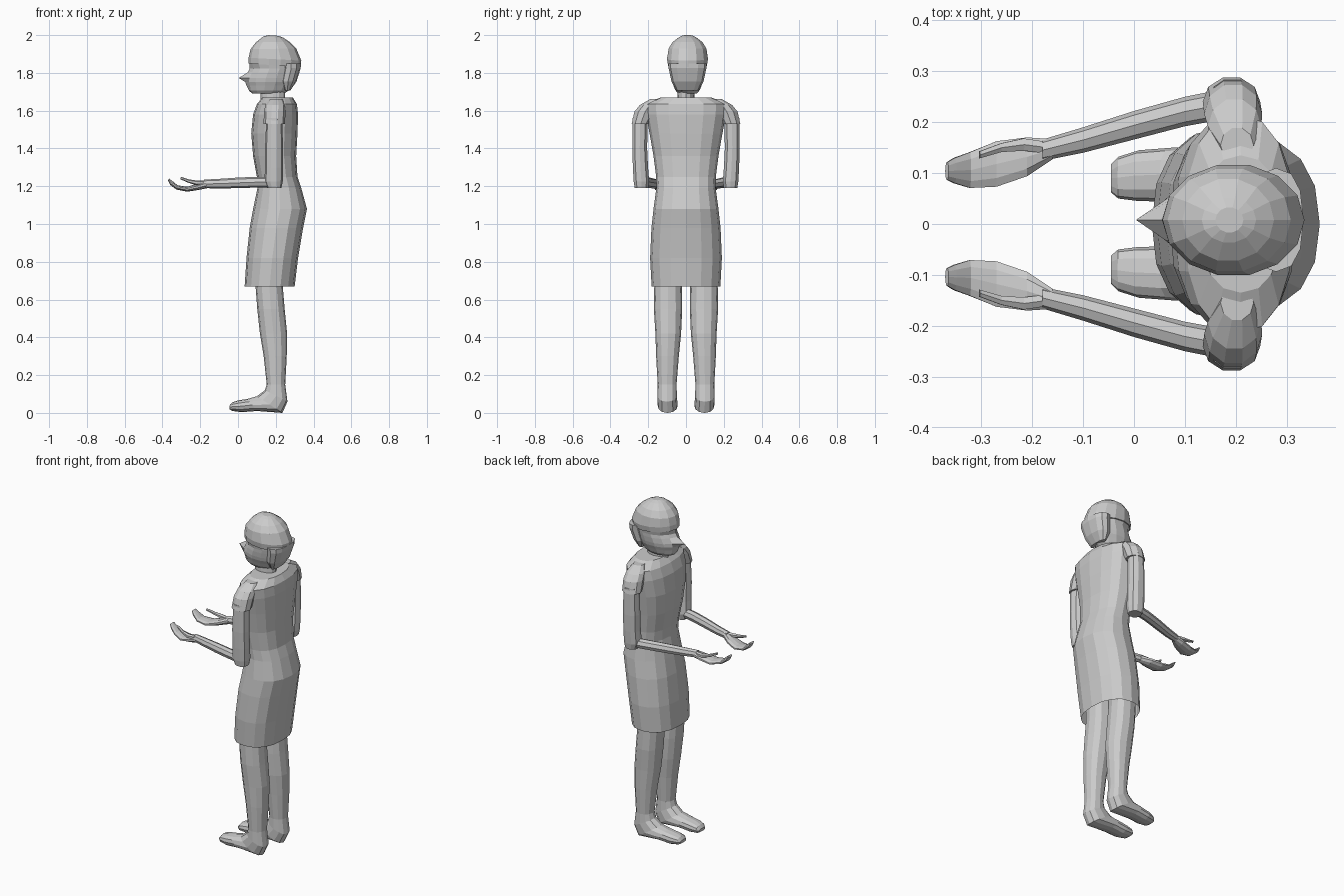
import bpy, bmesh, math


def loft(name, rings, sides, power=2.0, mirror=False, caps=(True, True), nose=None):
    """Skin rings given as (x1, z1, x2, z2, y_centre, y_half_width);
    the two profile points span the ring. nose = {ring index: x} pulls one vertex."""
    bm = bmesh.new()
    rows = []
    for i, (x1, z1, x2, z2, cy, hw) in enumerate(rings):
        row = []
        for k in range(sides):
            t = 2 * math.pi * k / sides
            c, s = math.cos(t), math.sin(t)
            c = math.copysign(abs(c) ** (2 / power), c)
            s = math.copysign(abs(s) ** (2 / power), s)
            row.append(bm.verts.new(((x1 + x2) / 2 + c * (x1 - x2) / 2, cy + s * hw,
                                     (z1 + z2) / 2 + c * (z1 - z2) / 2)))
        if nose and i in nose:
            row[0].co.x = nose[i]
        rows.append(row)
    for a, b in zip(rows, rows[1:]):
        for k in range(sides):
            j = (k + 1) % sides
            bm.faces.new((a[k], a[j], b[j], b[k]))
    if caps[0]:
        bm.faces.new(rows[0])
    if caps[1]:
        bm.faces.new(rows[-1])
    bmesh.ops.recalc_face_normals(bm, faces=bm.faces)
    me = bpy.data.meshes.new(name)
    bm.to_mesh(me)
    bm.free()
    ob = bpy.data.objects.new(name, me)
    bpy.context.collection.objects.link(ob)
    if mirror:
        m = ob.modifiers.new("mirror", 'MIRROR')
        m.use_axis = (False, True, False)
        m.use_clip = False
        m.use_mirror_merge = False
    return ob


def flat(z, front, back, hw, cy=0.0):
    """A horizontal ring."""
    return (front, z, back, z, cy, hw)


# Dress: skirt, waist, chest and shoulders, open at the hem
loft("dress", [
    flat(0.67, 0.035, 0.30, 0.182), flat(0.82, 0.045, 0.318, 0.19),
    flat(0.98, 0.062, 0.345, 0.183), flat(1.08, 0.08, 0.365, 0.172),
    flat(1.19, 0.103, 0.335, 0.157), flat(1.25, 0.10, 0.315, 0.158),
    flat(1.36, 0.08, 0.308, 0.172), flat(1.48, 0.07, 0.315, 0.193),
    flat(1.58, 0.08, 0.318, 0.212), flat(1.635, 0.10, 0.312, 0.215),
    flat(1.67, 0.13, 0.29, 0.135)], 16, 2.3, caps=(False, True))

# Short sleeves over the shoulders
loft("sleeve", [
    flat(1.662, 0.17, 0.235, 0.035, 0.155), flat(1.63, 0.145, 0.25, 0.055, 0.192),
    flat(1.595, 0.138, 0.252, 0.06, 0.216), flat(1.53, 0.135, 0.248, 0.05, 0.24)],
    10, mirror=True)

# Upper arms down to the elbows
loft("upper_arm", [
    flat(1.56, 0.15, 0.235, 0.042, 0.243), flat(1.40, 0.143, 0.238, 0.041, 0.245),
    flat(1.30, 0.143, 0.238, 0.042, 0.241), flat(1.225, 0.14, 0.237, 0.043, 0.236),
    flat(1.19, 0.155, 0.23, 0.037, 0.236)], 10, 2.3, mirror=True)

# Forearms reaching forward
loft("forearm", [
    (0.20, 1.25, 0.20, 1.195, 0.24, 0.03), (0.10, 1.25, 0.10, 1.193, 0.221, 0.029),
    (0.0, 1.246, 0.0, 1.19, 0.194, 0.028), (-0.10, 1.239, -0.10, 1.188, 0.165, 0.025),
    (-0.18, 1.235, -0.18, 1.19, 0.145, 0.021)], 8, mirror=True)

# Cupped hands, palms up
loft("hand", [
    (-0.16, 1.234, -0.16, 1.19, 0.147, 0.021), (-0.21, 1.215, -0.21, 1.18, 0.132, 0.04),
    (-0.27, 1.197, -0.27, 1.171, 0.118, 0.047), (-0.32, 1.205, -0.325, 1.182, 0.106, 0.037),
    (-0.348, 1.228, -0.359, 1.207, 0.105, 0.026),
    (-0.364, 1.24, -0.371, 1.232, 0.104, 0.018)], 10, mirror=True)

# Thumbs
loft("thumb", [
    (-0.17, 1.23, -0.17, 1.205, 0.15, 0.013), (-0.215, 1.23, -0.22, 1.205, 0.156, 0.014),
    (-0.26, 1.236, -0.262, 1.218, 0.15, 0.01), (-0.302, 1.25, -0.305, 1.237, 0.136, 0.008)],
    6, mirror=True)

# Legs running into shoes
loft("leg_and_foot", [
    flat(0.85, 0.09, 0.24, 0.07, 0.095), flat(0.67, 0.093, 0.237, 0.073, 0.095),
    flat(0.55, 0.102, 0.247, 0.075, 0.095), flat(0.42, 0.116, 0.26, 0.068, 0.094),
    flat(0.30, 0.136, 0.258, 0.06, 0.098), flat(0.15, 0.152, 0.25, 0.05, 0.1),
    (0.142, 0.12, 0.262, 0.06, 0.1, 0.052), (0.10, 0.088, 0.235, 0.0, 0.098, 0.053),
    (0.05, 0.074, 0.10, 0.01, 0.097, 0.053), (0.0, 0.066, 0.02, 0.004, 0.095, 0.05),
    (-0.032, 0.055, -0.03, 0.01, 0.091, 0.041),
    (-0.045, 0.038, -0.045, 0.02, 0.09, 0.028)], 12, 2.3, mirror=True)

# Neck
loft("neck", [flat(1.65, 0.12, 0.25, 0.046), flat(1.73, 0.12, 0.25, 0.042)], 12)

# Head with chin, lips, nose and brow
cy = 0.008
loft("head", [
    flat(1.69, 0.075, 0.245, 0.05, cy), flat(1.708, 0.057, 0.27, 0.066, cy),
    flat(1.732, 0.052, 0.285, 0.076, cy), flat(1.752, 0.045, 0.30, 0.085, cy),
    flat(1.773, 0.048, 0.305, 0.09, cy), flat(1.803, 0.062, 0.31, 0.094, cy),
    flat(1.822, 0.072, 0.315, 0.095, cy), flat(1.85, 0.062, 0.315, 0.1, cy),
    flat(1.90, 0.085, 0.30, 0.09, cy)],
    14, nose={2: 0.045, 3: 0.038, 4: 0.004, 5: 0.052, 6: 0.062})

# Hair: cap over the skull and a tapering piece behind the neck
loft("hair_cap", [
    (0.055, 1.85, 0.333, 1.83, cy, 0.105), (0.056, 1.88, 0.335, 1.865, cy, 0.111),
    (0.066, 1.925, 0.308, 1.93, cy, 0.103), (0.095, 1.962, 0.275, 1.963, cy, 0.082),
    (0.133, 1.992, 0.24, 1.986, cy, 0.045), (0.16, 2.0, 0.215, 1.996, cy, 0.025)], 14)
loft("hair_nape", [
    flat(1.85, 0.225, 0.333, 0.102, cy), flat(1.825, 0.232, 0.332, 0.1, cy),
    flat(1.755, 0.22, 0.31, 0.085, cy), flat(1.708, 0.245, 0.278, 0.06, cy)], 12, 2.4)
